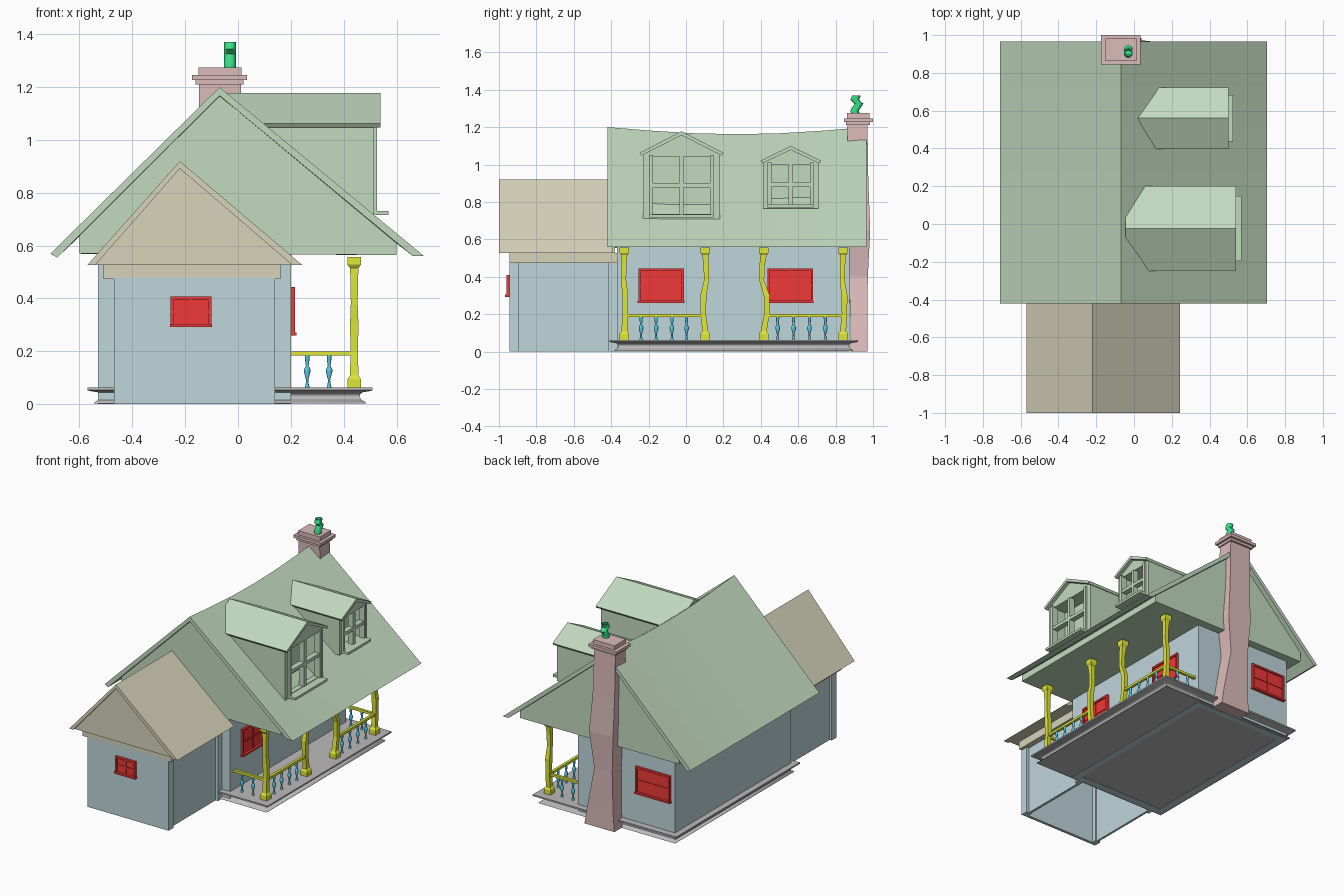
import bpy, bmesh, math

if "Cube" in bpy.data.objects:
    bpy.data.objects.remove(bpy.data.objects["Cube"])

COL = dict(green=(.54, .70, .52), blue=(.52, .67, .71), beige=(.68, .66, .50), pink=(.72, .50, .50),
           red=(.87, .04, .04), lime=(.74, .80, .04), cyan=(.10, .60, .80), grey=(.5, .49, .49),
           pot=(.04, .75, .25))
MAT = {}
for k, c in COL.items():
    MAT[k] = bpy.data.materials.new(k)
    MAT[k].diffuse_color = (*c, 1)


def loft(name, rings_sets, col, smooth=False):
    """Closed solids, each skinned through a list of equal-length rings."""
    bm = bmesh.new()
    for rings in rings_sets:
        vs = [[bm.verts.new(p) for p in r] for r in rings]
        n = len(vs[0])
        for a, b in zip(vs, vs[1:]):
            for i in range(n):
                bm.faces.new((a[i], a[(i + 1) % n], b[(i + 1) % n], b[i]))
        bm.faces.new(vs[0][::-1])
        bm.faces.new(vs[-1])
    bmesh.ops.recalc_face_normals(bm, faces=bm.faces)
    me = bpy.data.meshes.new(name)
    bm.to_mesh(me)
    bm.free()
    ob = bpy.data.objects.new(name, me)
    bpy.context.collection.objects.link(ob)
    me.materials.append(MAT[col])
    if smooth:
        bpy.ops.object.select_all(action='DESELECT')
        ob.select_set(True)
        bpy.context.view_layer.objects.active = ob
        bpy.ops.object.shade_smooth_by_angle(angle=math.radians(50))
    return ob


def rect(x0, x1, y0, y1, z):
    return [(x0, y0, z), (x1, y0, z), (x1, y1, z), (x0, y1, z)]


def box(x0, x1, y0, y1, z0, z1):
    return [rect(x0, x1, y0, y1, z0), rect(x0, x1, y0, y1, z1)]


def along_y(sec, ys, sag=0.0):
    """Extrude an (x, z) section along y; the high points sag mid-span."""
    def dz(y, z):
        t = min(1, max(0, (y + .42) / 1.385))
        return -sag * math.sin(math.pi * t) * max(0, (z - .56) / .64)
    return [[(x, y, z + dz(y, z)) for x, z in sec] for y in ys]


def along_x(sec, x0, x1):
    return [[(x, y, z) for y, z in sec] for x in (x0, x1)]


def lathe(x, y, prof, n=8):
    return [[(x + r * math.cos(2 * math.pi * i / n), y + r * math.sin(2 * math.pi * i / n), z)
             for i in range(n)] for r, z in prof]


# moulded base
loft("base", [[rect(-.57 + d, .51 - d, -.41 + d, .92 - d, z) for d, z in
      ((.025, .002), (.028, .008), (.042, .016), (.05, .027), (.048, .037), (.038, .045), (.008, .05),
       (0, .053), (0, .063))]], "grey", True)

# main walls
X0, X1, Y0, Y1, T = -.53, .20, -.37, .875, .045
loft("main_walls", [box(X0, X0 + T, Y0, Y1, 0, .575), box(X1 - T, X1, Y0, Y1, 0, .575),
                    box(X0 + T, X1 - T, Y0, Y0 + T, 0, .575),
                    box(X0 + T, X1 - T, Y1 - T, Y1, 0, .575)], "blue")

# extension walls with corner posts, open underneath
loft("extension_walls", [box(-.47, .14, -.945, -.925, 0, .48),
                         box(-.47, -.43, -.925, -.895, 0, .48), box(.10, .14, -.925, -.895, 0, .48),
                         box(-.455, -.44, -.895, -.37, 0, .48), box(.105, .122, -.895, -.37, 0, .48),
                         box(-.47, -.44, -.415, -.37, 0, .48), box(.105, .14, -.415, -.37, 0, .48)], "blue")

# extension roof
loft("extension_cornice", [box(-.51, .16, -.945, -.37, .473, .528)], "beige")
loft("extension_gable", [along_y([(-.54, .527), (.21, .527), (-.22, .897)], (-.985, -.38))], "beige")
loft("extension_roof", [along_y([(-.57, .527), (-.54, .527), (-.22, .892), (.205, .527), (.243, .527),
                                 (-.22, .92)], (-1, -.39))], "beige")

# main roof with sagging ridge
ys = [-.42 + 1.385 * i / 6 for i in range(7)]
loft("main_roof", [along_y([(-.71, .57), (-.685, .555), (-.07, 1.168), (.66, .562), (.705, .56),
                            (-.07, 1.2)], ys, .038)], "green")
loft("main_gable", [along_y([(-.60, .57), (.60, .565), (.60, .61), (-.07, 1.17), (-.60, .638)],
                            [-.395] + ys[1:-1] + [.93], .038)], "green")


def dormer(name, yc, hw, hr, xf, xr, zb, ze, za, inset, sill):
    """Box dormer with an open framed window and a small pitched roof."""
    xb = xf - .10
    ow, z0, z1 = hw - inset, zb + inset * .6, ze - .02
    oz = (z0 + z1) / 2
    loft(name + "_walls", [box(0, xb, yc - hw, yc + hw, zb, ze),
                           box(xb, xf, yc - hw, yc - ow, zb, ze), box(xb, xf, yc + ow, yc + hw, zb, ze),
                           box(xb, xf, yc - ow, yc + ow, zb, z0), box(xb, xf, yc - ow, yc + ow, z1, ze),
                           along_x([(yc - hw, ze), (yc + hw, ze), (yc, za - .015)], 0, xf)], "green")
    w = .011
    loft(name + "_window", [box(xf - .03, xf + .008, yc - w, yc + w, z0, z1),
                            box(xf - .03, xf + .008, yc - ow, yc + ow, oz - w, oz + w)]
         + [box(xf - .03, xf + .012, a, b, z0 - .01, z1 + .01) for a, b in
            ((yc - ow - .01, yc - ow + .01), (yc + ow - .01, yc + ow + .01))]
         + [box(xf, xf + sill, yc - ow - .01, yc + ow + .01, zb + .006, zb + .022)], "green")
    loft(name + "_roof", [along_x([(yc - hr, ze), (yc - hr + .01, ze - .014), (yc, za - .022),
                                   (yc + hr - .01, ze - .014), (yc + hr, ze), (yc, za)], -.045, xr)], "green")


dormer("large_dormer", -.024, .205, .225, .515, .54, .71, 1.062, 1.178, .043, .055)
dormer("small_dormer", .56, .148, .162, .475, .50, .765, 1.02, 1.10, .035, .05)

# crooked chimney and cap
loft("chimney", [[rect(*r) for r in ((-.14, .085, .88, .97, 0), (-.13, .065, .88, .97, .12),
      (-.125, .01, .872, .972, .40), (-.14, .04, .875, .985, .65), (-.145, .02, .865, .975, .9),
      (-.148, .01, .862, .97, 1.23))]], "pink")
loft("chimney_cap", [box(-.16, .02, .855, .985, 1.21, 1.228), box(-.175, .035, .845, 1, 1.227, 1.246),
                     box(-.15, .013, .862, .982, 1.246, 1.275)], "pink")

# bent hollow chimney pot
path = [(.905, 1.27), (.902, 1.29), (.925, 1.325), (.902, 1.345), (.912, 1.37)]
rings = [lathe(-.03, y, [(.023, z)], 12)[0] for y, z in path]
rings += [lathe(-.03, .912, [(.016, 1.37)], 12)[0], lathe(-.03, .904, [(.016, 1.345)], 12)[0]]
loft("chimney_pot", [rings], "pot", True)


def window(name, place, w, h):
    """Framed window; place maps (u, out, z) to world. u, z measured from the centre."""
    f = .012

    def b(u0, u1, d, z0, z1):
        return [[place(u, o, z) for u, z in ((u0, z0), (u1, z0), (u1, z1), (u0, z1))] for o in (-.01, d)]
    loft(name, [b(-w, w, .006, -h, h), b(-w, -w + f, .016, -h, h), b(w - f, w, .016, -h, h),
                b(-w, w, .016, h - f, h), b(-w - .003, w + .003, .022, -h, -h + f),
                b(-.004, .004, .011, -h, h), b(-w, w, .011, -.004, .004)], "red")


window("front_window", lambda u, o, z: (-.178 + u, -.945 - o, .35 + z), .077, .058)
window("back_window", lambda u, o, z: (-.37 + u, Y1 + o, .352 + z), .13, .092)
for i, yc in enumerate((-.133, .557)):
    window(f"porch_window_{i}", lambda u, o, z, yc=yc: (X1 + o, yc + u, .352 + z), .122, .092)

# wobbly porch posts
PX = .44
for i, (y, wob) in enumerate(((-.33, .005), (.103, -.010), (.415, .017), (.84, .007))):
    prof = [(.025, .063, 0), (.025, .095, 0), (.016, .108, 0), (.014, .2, wob), (.016, .3, wob),
            (.013, .38, -wob * .6), (.014, .46, -wob * .5), (.016, .515, 0), (.025, .528, 0), (.025, .557, 0)]
    loft(f"porch_post_{i}", [[rect(PX - r, PX + r, y + d - r, y + d + r, z) for r, z, d in prof]], "lime")

# railings
loft("railings", [box(PX - .009, PX + .009, a, b, .184, .2) for a, b in ((-.33, .10), (.42, .84))]
     + [box(X1, PX, y - .009, y + .009, .184, .2) for y in (-.33, .84)], "lime")

# turned balusters
spots = [(PX, y) for y in (-.24, -.16, -.075, .003, .49, .575, .66, .745)]
spots += [(x, y) for y in (-.33, .84) for x in (.262, .345)]
bal = [(.009, .063), (.006, .075), (.004, .09), (.012, .122), (.012, .132), (.005, .145), (.008, .165), (.009, .185)]
loft("balusters", [lathe(x, y, bal) for x, y in spots], "cyan", True)

for m in bpy.data.materials:
    if m.users and not m.is_grease_pencil:
        m.use_nodes = True
        m.node_tree.nodes["Principled BSDF"].inputs["Base Color"].default_value = m.diffuse_color
